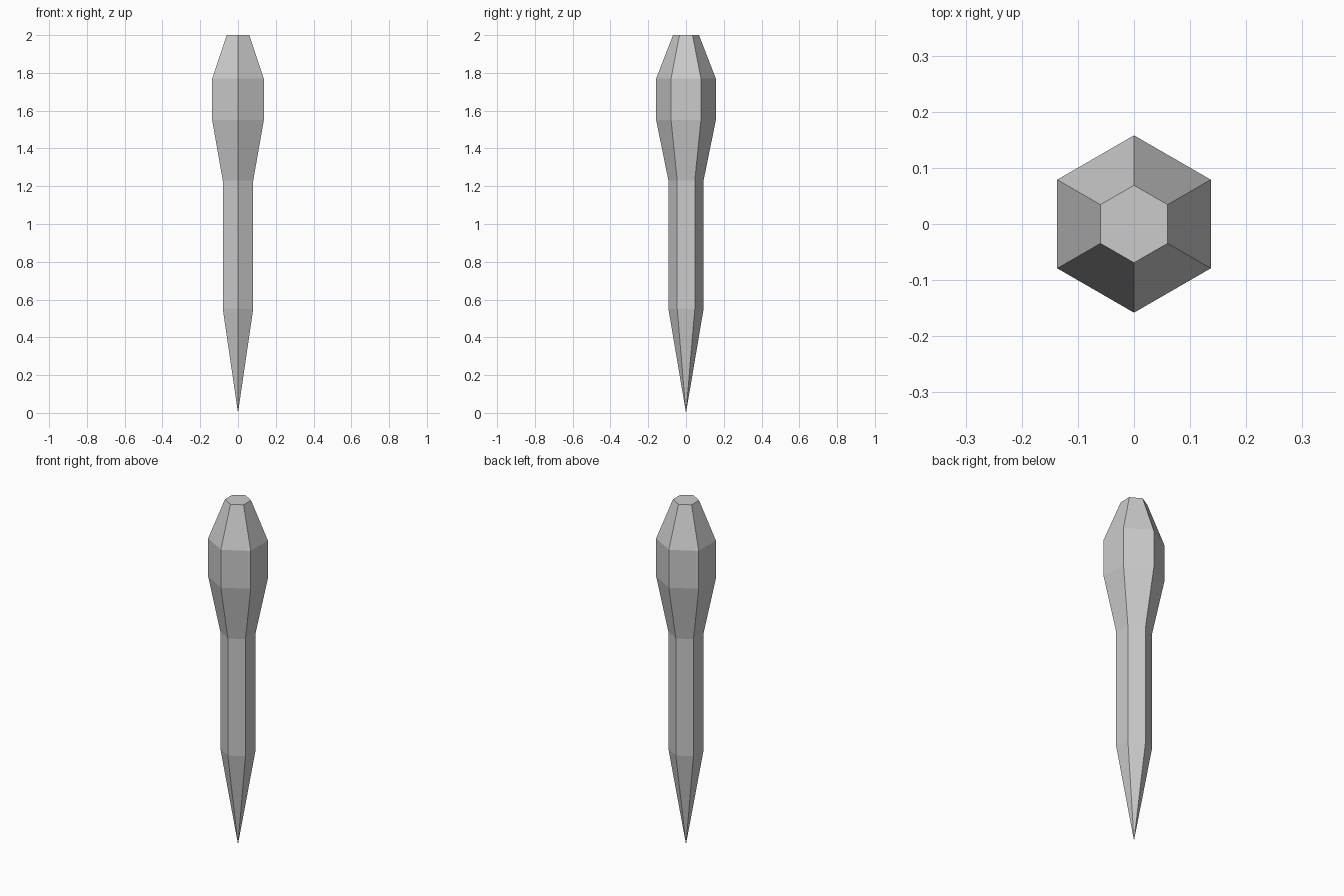
import bpy, bmesh
from math import pi, sin, cos

if "Cube" in bpy.data.objects:
    bpy.data.objects.remove(bpy.data.objects["Cube"])

SIDES = 6
# (radius, height) rings from the shaft up to the blunt top
PROFILE = [(0.093, 0.55), (0.093, 1.23), (0.158, 1.55), (0.158, 1.77), (0.069, 2.0)]


def ring(bm, radius, z):
    angles = [pi / 2 + 2 * pi * i / SIDES for i in range(SIDES)]
    return [bm.verts.new((radius * cos(a), radius * sin(a), z)) for a in angles]


bm = bmesh.new()
rings = [ring(bm, r, z) for r, z in PROFILE]

# Pointed tip and flat top
tip = bm.verts.new((0, 0, 0))
for i in range(SIDES):
    bm.faces.new((tip, rings[0][(i + 1) % SIDES], rings[0][i]))
bm.faces.new(rings[-1])

# Faceted walls between rings
for low, high in zip(rings, rings[1:]):
    for i in range(SIDES):
        j = (i + 1) % SIDES
        bm.faces.new((low[i], low[j], high[j], high[i]))

bmesh.ops.recalc_face_normals(bm, faces=bm.faces)
mesh = bpy.data.meshes.new("spike")
bm.to_mesh(mesh)
bm.free()
bpy.context.collection.objects.link(bpy.data.objects.new("spike", mesh))
